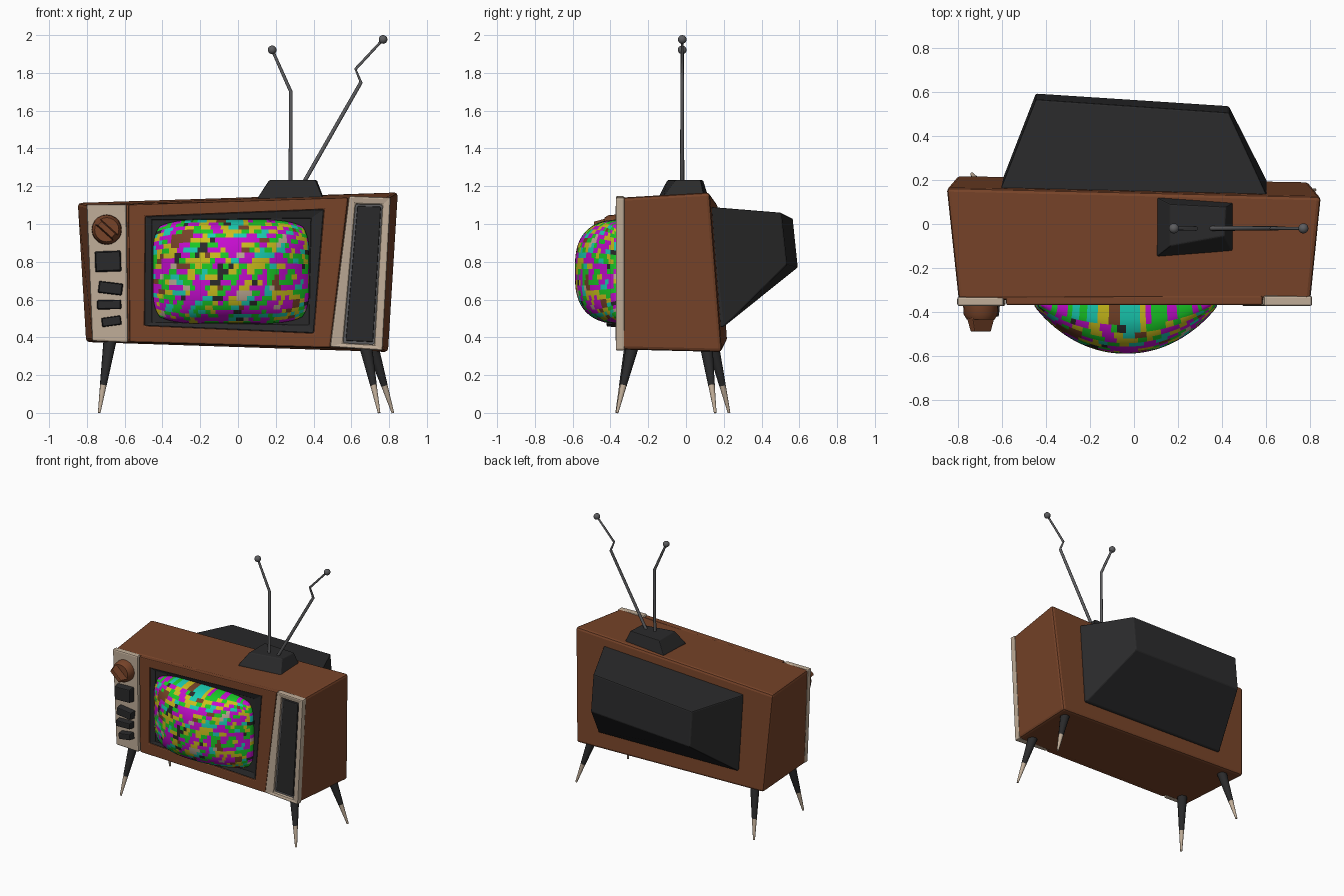
import bpy, bmesh, math, random
from mathutils import Vector

if "Cube" in bpy.data.objects:
    bpy.data.objects.remove(bpy.data.objects["Cube"])

random.seed(7)


def material(name, r, g, b):
    m = bpy.data.materials.new(name)
    m.diffuse_color = (r, g, b, 1)
    m.use_nodes = True
    m.node_tree.nodes["Principled BSDF"].inputs["Base Color"].default_value = m.diffuse_color
    return m


WOOD = material("walnut wood", 0.185, 0.057, 0.022)
DARK = material("charcoal plastic", 0.023, 0.023, 0.024)
BEIGE = material("beige trim", 0.53, 0.42, 0.315)
METAL = material("grey metal", 0.11, 0.11, 0.115)
MAGENTA = material("static magenta", 0.56, 0.004, 0.62)
GREEN = material("static green", 0.01, 0.6, 0.02)
YELLOW = material("static yellow", 0.61, 0.52, 0.012)
TEAL = material("static teal", 0.01, 0.62, 0.46)


def finish(name, bm, mats, bevel=0, segments=2):
    bmesh.ops.recalc_face_normals(bm, faces=bm.faces)
    me = bpy.data.meshes.new(name)
    bm.to_mesh(me)
    bm.free()
    for m in mats:
        me.materials.append(m)
    ob = bpy.data.objects.new(name, me)
    bpy.context.collection.objects.link(ob)
    if bevel:
        mod = ob.modifiers.new("bevel", 'BEVEL')
        mod.width, mod.segments, mod.limit_method = bevel, segments, 'ANGLE'
    return ob


def loft(name, loops, mat, bevel=0, closed=False, smooth=False):
    """Skin equal-length point loops; cap the ends, or join last to first."""
    bm = bmesh.new()
    rings = [[bm.verts.new(p) for p in lp] for lp in loops]
    n = len(rings[0])
    pairs = list(zip(rings, rings[1:])) + ([(rings[-1], rings[0])] if closed else [])
    for a, b in pairs:
        for i in range(n):
            j = (i + 1) % n
            bm.faces.new((a[i], a[j], b[j], b[i])).smooth = smooth
    if not closed:
        bm.faces.new(rings[0])
        bm.faces.new(rings[-1])
    return finish(name, bm, [mat], bevel)


def at(quad, y):
    return [(x, y, z) for x, z in quad]


def slab(name, quad, y0, y1, mat, bevel=0.006):
    return loft(name, [at(quad, y0), at(quad, y1)], mat, bevel)


def frame(name, outer, inner, back, y_out, y_in, mat, bevel=0.006):
    loops = [at(outer, back), at(outer, y_out), at(inner, y_in), at(inner, back)]
    return loft(name, loops, mat, bevel, closed=True)


def tube(name, path, radii, mat, sides=12):
    path = [Vector(p) for p in path]
    loops = []
    for i, (p, r) in enumerate(zip(path, radii)):
        d = (path[min(i + 1, len(path) - 1)] - path[max(i - 1, 0)]).normalized()
        u = d.cross(Vector((0.3, 1, 0)) if abs(d.y) < 0.8 else Vector((0, 0, 1))).normalized()
        v = d.cross(u)
        loops.append([p + r * (u * math.cos(t) + v * math.sin(t))
                      for t in (2 * math.pi * k / sides for k in range(sides))])
    return loft(name, loops, mat, smooth=sides > 8)


def rotated_quad(cx, cz, w, h, deg):
    a = math.radians(deg)
    return [(cx + x * math.cos(a) - z * math.sin(a), cz + x * math.sin(a) + z * math.cos(a))
            for x, z in ((-w / 2, h / 2), (w / 2, h / 2), (w / 2, -h / 2), (-w / 2, -h / 2))]


# Crooked wooden cabinet (loops run top left, top right, bottom right, bottom left)
loft("cabinet", [
    at([(-0.795, 1.10), (0.80, 1.14), (0.76, 0.335), (-0.77, 0.378)], -0.345),
    [(-0.85, 0.165, 1.112), (0.848, 0.125, 1.168), (0.795, 0.19, 0.322), (-0.805, 0.218, 0.375)],
], WOOD, 0.018)

# Dark tube housing on the back
loft("back_housing", [
    [(-0.60, 0.13, 1.05), (0.60, 0.09, 1.09), (0.60, 0.16, 0.455), (-0.59, 0.17, 0.485)],
    [(-0.60, 0.172, 1.05), (0.60, 0.135, 1.09), (0.60, 0.20, 0.455), (-0.59, 0.218, 0.485)],
    [(-0.445, 0.565, 1.03), (0.43, 0.505, 1.06), (0.43, 0.535, 0.785), (-0.445, 0.592, 0.77)],
], DARK, 0.008)

# Wooden front panel with the screen surround
hole = [(-0.49, 1.04), (0.455, 1.078), (0.40, 0.422), (-0.495, 0.462)]
frame("front_panel", [(-0.58, 1.102), (0.584, 1.14), (0.488, 0.345), (-0.573, 0.375)],
      hole, -0.325, -0.367, -0.367, WOOD, 0.008)
frame("screen_bezel", hole, [(-0.455, 1.02), (0.385, 1.03), (0.375, 0.465), (-0.455, 0.48)],
      -0.326, -0.363, -0.352, DARK, 0.006)
slab("screen_backing", hole, -0.32, -0.348, DARK, 0)

# Left control panel and right speaker panel
slab("control_panel", [(-0.802, 1.104), (-0.59, 1.104), (-0.582, 0.372), (-0.772, 0.38)],
     -0.33, -0.372, BEIGE, 0.01)
grille = [(0.622, 1.105), (0.765, 1.102), (0.722, 0.362), (0.557, 0.37)]
frame("speaker_frame", [(0.588, 1.148), (0.808, 1.14), (0.765, 0.33), (0.488, 0.35)],
      grille, -0.325, -0.373, -0.365, BEIGE, 0.01)
slab("speaker_rim", grille, -0.32, -0.349, METAL, 0)
slab("speaker_grille", [(0.632, 1.095), (0.757, 1.092), (0.715, 0.375), (0.57, 0.382)],
     -0.33, -0.358, DARK)

# Channel knob with a diagonal grip
tube("channel_knob", [(-0.695, -0.365, 0.97), (-0.695, -0.41, 0.97), (-0.695, -0.432, 0.97)],
     [0.08, 0.077, 0.064], WOOD, 20)
loft("knob_grip", [at(rotated_quad(-0.695, 0.97, 0.135, 0.042, -42), -0.425),
                   at(rotated_quad(-0.695, 0.97, 0.10, 0.03, -42), -0.488)], WOOD, 0.005)

# Crooked push buttons
for i, (x, z, w, h, deg) in enumerate([(-0.688, 0.802, 0.14, 0.112, 2), (-0.675, 0.66, 0.13, 0.064, -7),
                                       (-0.682, 0.573, 0.13, 0.05, 1), (-0.67, 0.485, 0.105, 0.05, 8)]):
    loft(f"button_{i + 1}", [at(rotated_quad(x, z, w, h, deg), -0.36),
                             at(rotated_quad(x, z, w * 0.92, h * 0.88, deg), -0.42)], DARK, 0.006)

# Bulging screen: rounded rectangular dome, coloured in random brick-like cells
COLS, ROWS = 72, 46
bm = bmesh.new()


def spread(t):
    return 0.6 * t + 0.4 * math.sin(t * math.pi / 2)


grid = []
for r in range(ROWS + 1):
    v = spread(2 * r / ROWS - 1)
    line = []
    for c in range(COLS + 1):
        u = spread(2 * c / COLS - 1)
        x = -0.037 + 0.414 * u * (1 - 0.09 * abs(v) ** 5)
        z = 0.748 + 0.276 * v * (1 - 0.13 * abs(u) ** 5)
        bulge = max(0, 1 - abs(u) ** 2.1) ** 0.9 * max(0, 1 - abs(v) ** 3) ** 0.5
        line.append(bm.verts.new((x, -0.372 - 0.216 * bulge, z)))
    grid.append(line)
above = [0] * COLS
for r in range(0, ROWS, 2):
    row = []
    while len(row) < COLS:
        pick = random.choices(range(7), (30, 24, 19, 15, 5, 4, 3))[0]
        if random.random() < 0.15:
            pick = above[len(row)]
        row += [pick] * random.randint(2, 4)
    above = row[:COLS]
    for k in (r, r + 1):
        for c in range(COLS):
            f = bm.faces.new((grid[k][c], grid[k][c + 1], grid[k + 1][c + 1], grid[k + 1][c]))
            f.material_index, f.smooth = above[c], True
rim = [e for e in bm.edges if e.is_boundary]
skirt = bmesh.ops.extrude_edge_only(bm, edges=rim)["geom"]
for vert in (g for g in skirt if isinstance(g, bmesh.types.BMVert)):
    vert.co.y = -0.345
finish("screen", bm, [MAGENTA, GREEN, YELLOW, TEAL, WOOD, BEIGE, DARK])

# Splayed tapered legs with pale tips
for name, top, tip in [("front_left_leg", (-0.675, -0.285, 0.40), (-0.735, -0.367, 0)),
                       ("front_right_leg", (0.672, -0.28, 0.37), (0.747, -0.365, 0)),
                       ("back_left_leg", (-0.675, 0.13, 0.41), (-0.735, 0.228, 0)),
                       ("back_right_leg", (0.705, 0.105, 0.37), (0.82, 0.155, 0))]:
    a, b = Vector(top), Vector(tip)
    mid = b.lerp(a, 0.145 / a.z)
    tube(name, [a, mid], [0.036, 0.018], DARK)
    tube(name + "_tip", [mid, b], [0.0175, 0.007], BEIGE)

# Antenna base
loft("antenna_base", [
    [(0.105, 0.12, 1.115), (0.452, 0.097, 1.125), (0.447, -0.122, 1.12), (0.105, -0.147, 1.11)],
    [(0.105, 0.12, 1.14), (0.452, 0.097, 1.142), (0.447, -0.122, 1.142), (0.105, -0.147, 1.14)],
    [(0.165, 0.09, 1.232), (0.418, 0.078, 1.232), (0.41, -0.055, 1.232), (0.165, -0.10, 1.232)],
], DARK, 0.006)

# Bent antenna rods with ball ends
rods = {"left": [(0.278, 1.20), (0.28, 1.70), (0.181, 1.922)],
        "right": [(0.34, 1.205), (0.651, 1.75), (0.622, 1.82), (0.768, 1.977)]}
for side, pts in rods.items():
    path = [(x, -0.02, z) for x, z in pts]
    tube(side + "_antenna", path, [0.011, 0.010, 0.008, 0.007][:len(path)], METAL, 10)
    bm = bmesh.new()
    bmesh.ops.create_uvsphere(bm, u_segments=16, v_segments=10, radius=0.023)
    bmesh.ops.translate(bm, verts=bm.verts, vec=path[-1])
    for f in bm.faces:
        f.smooth = True
    finish(side + "_antenna_ball", bm, [METAL])
